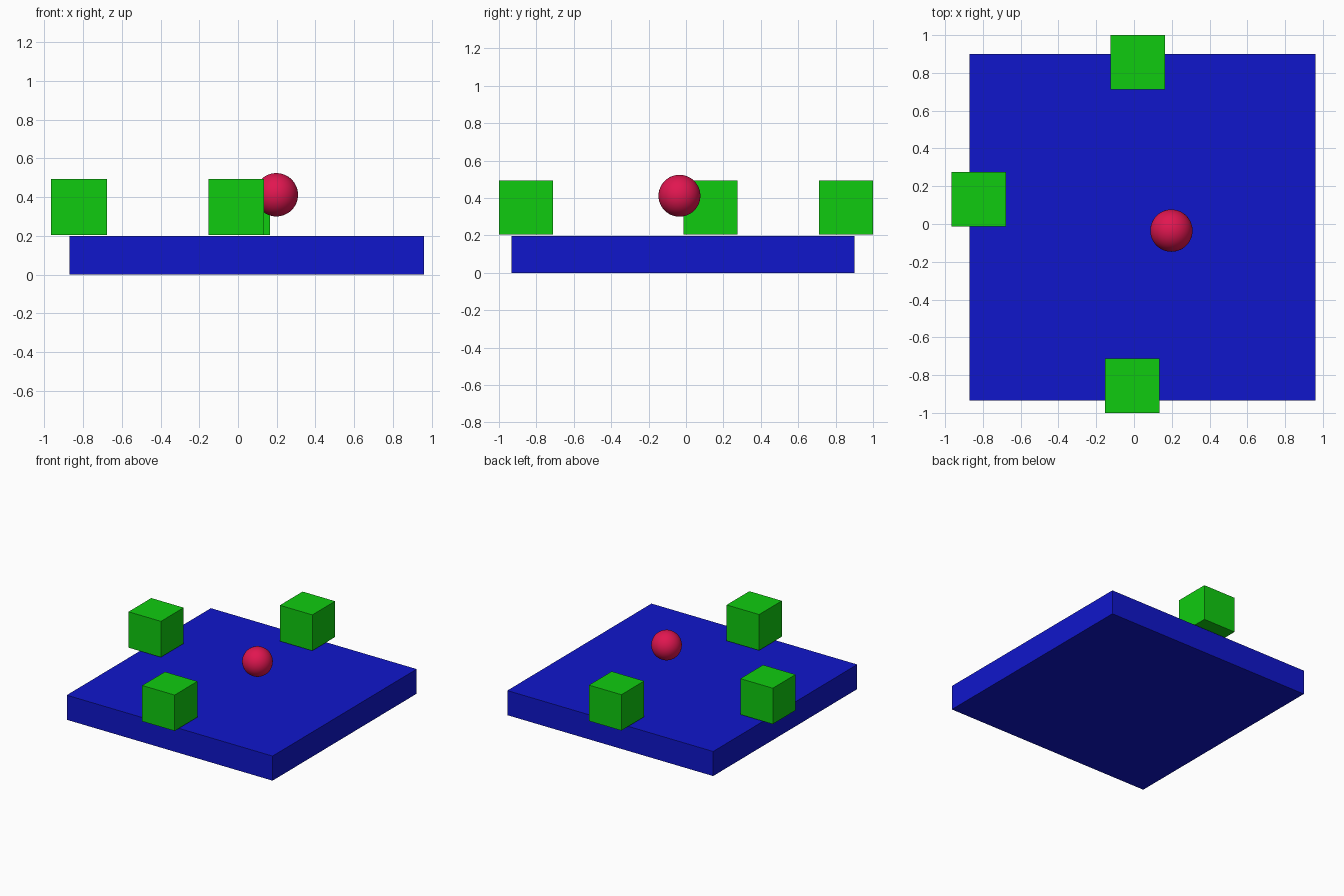
import bpy

if "Cube" in bpy.data.objects:
    bpy.data.objects.remove(bpy.data.objects["Cube"])


def material(name, rgb):
    mat = bpy.data.materials.new(name)
    mat.diffuse_color = (*rgb, 1)
    mat.use_nodes = True
    mat.node_tree.nodes["Principled BSDF"].inputs["Base Color"].default_value = mat.diffuse_color
    return mat


def box(name, center, size, mat):
    bpy.ops.mesh.primitive_cube_add(size=1, location=center)
    ob = bpy.context.object
    ob.name = name
    ob.scale = size
    bpy.ops.object.transform_apply(location=False, rotation=False, scale=True)
    ob.data.materials.append(mat)
    return ob


blue = material("blue", (0.005, 0.008, 0.6))
green = material("green", (0.005, 0.6, 0.005))
red = material("crimson", (0.75, 0.008, 0.08))

# Floor slab
box("floor_slab", (0.045, -0.017, 0.099), (1.834, 1.834, 0.198), blue)

# Three cubes near the slab edges
CUBE = 0.289
for name, x, y in (("back_cube", 0.02, 0.8555),
                   ("left_cube", -0.821, 0.13),
                   ("front_cube", -0.009, -0.8555)):
    box(name, (x, y, 0.349), (CUBE, CUBE, CUBE), green)

# Floating ball
bpy.ops.mesh.primitive_uv_sphere_add(segments=48, ring_count=24, radius=0.112,
                                     location=(0.198, -0.035, 0.412))
ball = bpy.context.object
ball.name = "ball"
ball.data.materials.append(red)
bpy.ops.object.shade_smooth()
